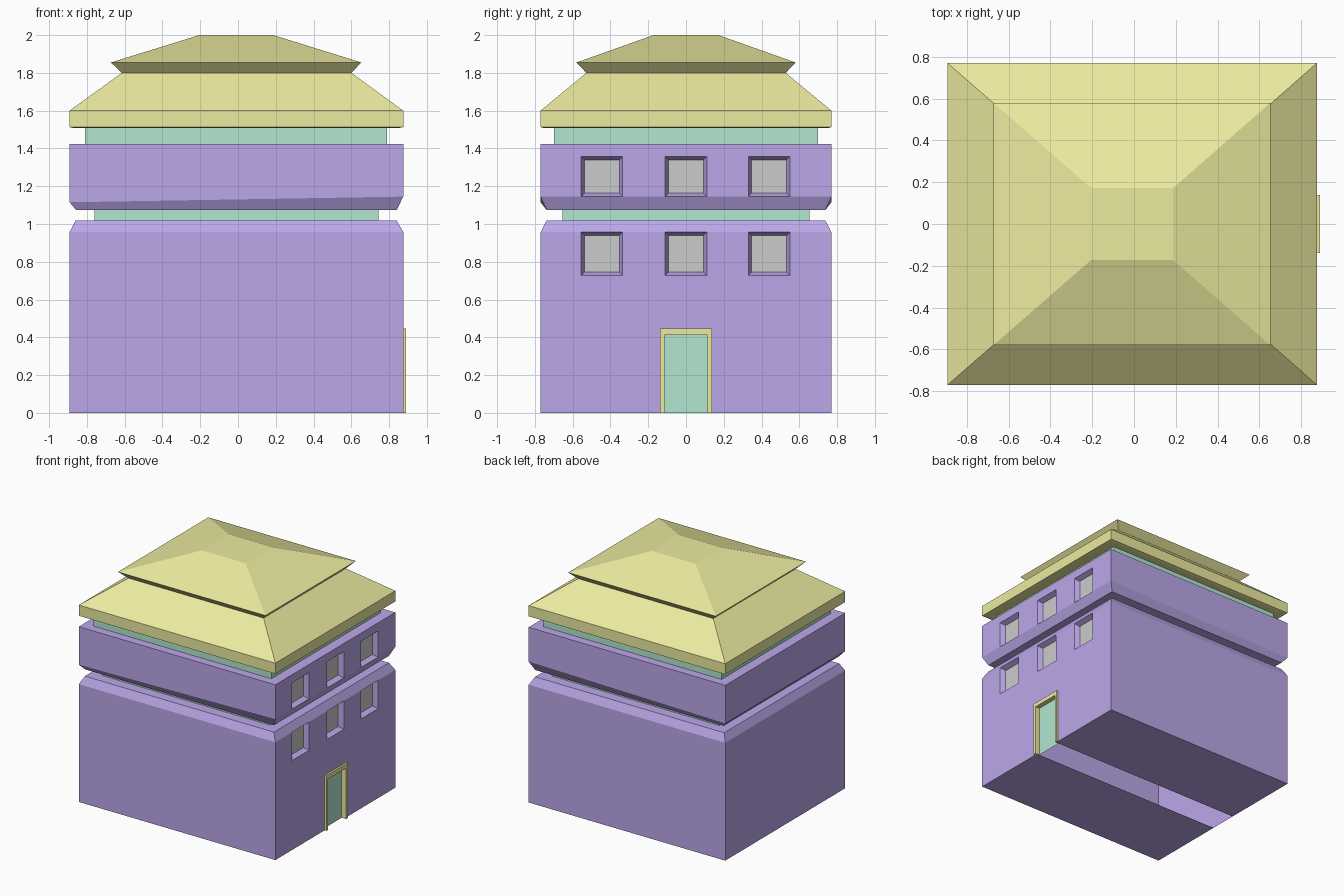
import bpy, bmesh

if "Cube" in bpy.data.objects:
    bpy.data.objects.remove(bpy.data.objects["Cube"])

X0, X1, HY = -0.892, 0.875, 0.77


def material(name, rgb):
    m = bpy.data.materials.new(name)
    m.diffuse_color = (*rgb, 1)
    m.use_nodes = True
    m.node_tree.nodes["Principled BSDF"].inputs["Base Color"].default_value = m.diffuse_color
    return m


PURPLE = material("purple", (0.50, 0.39, 0.82))
YELLOW = material("yellow", (0.84, 0.83, 0.35))
GREEN = material("green", (0.45, 0.80, 0.63))


def finish(name, bm, mat=None):
    bmesh.ops.remove_doubles(bm, verts=bm.verts, dist=1e-5)
    me = bpy.data.meshes.new(name)
    bm.to_mesh(me)
    bm.free()
    ob = bpy.data.objects.new(name, me)
    bpy.context.collection.objects.link(ob)
    if mat:
        me.materials.append(mat)
    return ob


def quad(bm, pts):
    bm.faces.new([bm.verts.new(p) for p in pts])


def loft(bm, rings, open_right=(), cap=False):
    """Rectangular rings (x0, x1, half y, z at left, z at right), bottom to top."""
    loops = [[(a, -h, zl), (b, -h, zr), (b, h, zr), (a, h, zl)] for a, b, h, zl, zr in rings]
    for k, (lo, hi) in enumerate(zip(loops, loops[1:])):
        for i in range(4):
            if i == 1 and k in open_right:
                continue
            j = (i + 1) % 4
            quad(bm, [lo[i], lo[j], hi[j], hi[i]])
    if cap:
        quad(bm, loops[-1])


def ring(a, b, h, z):
    return (a, b, h, z, z)


def pierced_wall(bm, z0, z1, holes):
    """Flat wall on the right side, left open at the (y0, y1, z0, z1) holes."""
    ys = sorted({-HY, HY} | {v for h in holes for v in h[:2]})
    zs = sorted({z0, z1} | {v for h in holes for v in h[2:]})
    for a, b in zip(ys, ys[1:]):
        for c, d in zip(zs, zs[1:]):
            y, z = (a + b) / 2, (c + d) / 2
            if c >= z0 and d <= z1 and not any(
                    h[0] < y < h[1] and h[2] < z < h[3] for h in holes):
                quad(bm, [(X1, a, c), (X1, b, c), (X1, b, d), (X1, a, d)])


def rect(x, r):
    return [(x, r[0], r[2]), (x, r[1], r[2]), (x, r[1], r[3]), (x, r[0], r[3])]


def windows(bm, name, holes, inset=0.018, depth=0.04):
    """Sloped reveals go in the wall mesh, panes are separate objects."""
    for n, h in enumerate(holes):
        inner = (h[0] + inset, h[1] - inset, h[2] + inset, h[3] - inset)
        o, p = rect(X1, h), rect(X1 - depth, inner)
        for i in range(4):
            j = (i + 1) % 4
            quad(bm, [o[i], o[j], p[j], p[i]])
        pane = bmesh.new()
        quad(pane, p)
        finish(f"{name}_{n + 1}", pane)


def window_row(z0, z1):
    return [(y - 0.11, y + 0.11, z0, z1) for y in (-0.445, 0, 0.44)]


# Lower walls: open strip in the floor behind the door, chamfered top ledge
door = (-0.115, 0.115, 0, 0.412)
low = window_row(0.727, 0.957)
bm = bmesh.new()
loft(bm, [ring(X0, X1, HY, 0), ring(X0, X1, HY, 0.957),
          ring(-0.86, 0.84, 0.738, 1.018), ring(-0.76, 0.745, 0.655, 1.018)], open_right={0})
pierced_wall(bm, 0, 0.957, low + [door])
for a, b in ((-HY, -0.115), (0.115, HY)):
    quad(bm, [(X0, a, 0), (X0, b, 0), (X1, b, 0), (X1, a, 0)])
windows(bm, "lower_window_pane", low)
finish("lower_walls", bm, PURPLE)

# Upper walls: chamfered underside that is a little lower on the left
high = window_row(1.145, 1.357)
bm = bmesh.new()
loft(bm, [ring(-0.76, 0.745, 0.655, 1.074), ring(-0.857, 0.84, 0.738, 1.074),
          (X0, X1, HY, 1.115, 1.145), ring(X0, X1, HY, 1.424),
          ring(-0.81, 0.79, 0.70, 1.424)], open_right={2})
pierced_wall(bm, 1.145, 1.424, high)
windows(bm, "upper_window_pane", high)
finish("upper_walls", bm, PURPLE)

# Recessed green bands between the storeys
for name, a, b, h, z0, z1 in (("lower_band", -0.76, 0.745, 0.655, 1.018, 1.074),
                              ("upper_band", -0.81, 0.79, 0.70, 1.424, 1.51)):
    bm = bmesh.new()
    loft(bm, [ring(a, b, h, z0), ring(a, b, h, z1)])
    finish(name, bm, GREEN)

# Two-tier roof
bm = bmesh.new()
loft(bm, [ring(-0.81, 0.79, 0.70, 1.508), ring(-0.87, 0.85, 0.75, 1.508),
          ring(X0, X1, HY, 1.513), ring(X0, X1, HY, 1.60),
          ring(-0.615, 0.60, 0.528, 1.80), ring(-0.673, 0.653, 0.58, 1.855),
          ring(-0.205, 0.187, 0.172, 2.0)], cap=True)
finish("roof", bm, YELLOW)

# Door frame: arch-shaped outline pulled out from the door plane
bm = bmesh.new()
outline = [(-0.138, 0), (-0.115, 0), (-0.115, 0.412), (0.115, 0.412),
           (0.115, 0), (0.138, 0), (0.138, 0.447), (-0.138, 0.447)]
face = bm.faces.new([bm.verts.new((0.84, y, z)) for y, z in outline])
ext = bmesh.ops.extrude_face_region(bm, geom=[face])
bmesh.ops.translate(bm, vec=(0.05, 0, 0),
                    verts=[v for v in ext["geom"] if isinstance(v, bmesh.types.BMVert)])
bmesh.ops.recalc_face_normals(bm, faces=bm.faces)
finish("door_frame", bm, YELLOW)

# Door
bm = bmesh.new()
quad(bm, rect(0.852, door))
finish("door", bm, GREEN)
